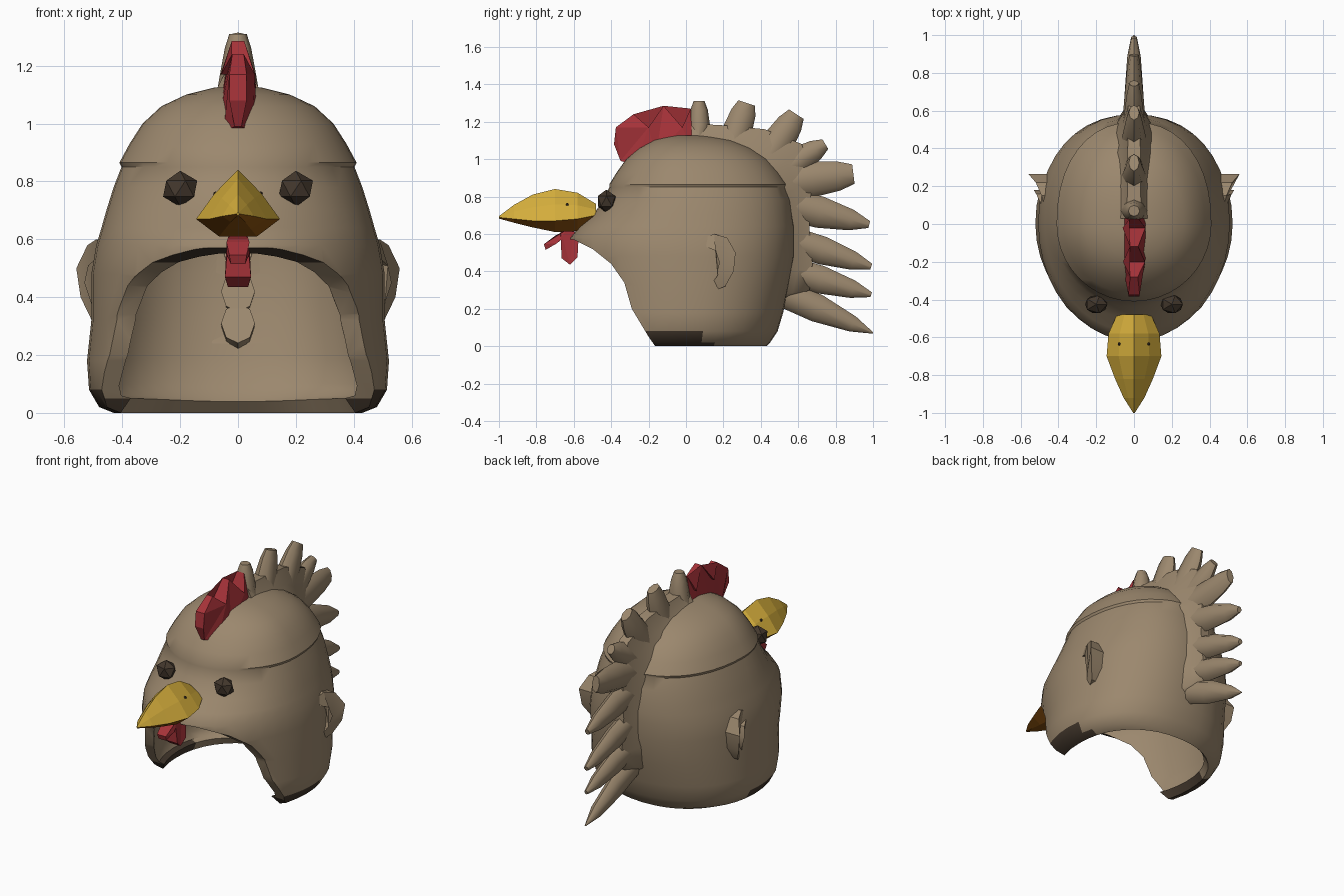
import bpy, bmesh, math
from mathutils import Vector

if "Cube" in bpy.data.objects:
    bpy.data.objects.remove(bpy.data.objects["Cube"])


def mat(name, r, g, b):
    m = bpy.data.materials.new(name)
    m.diffuse_color = (r, g, b, 1)
    m.use_nodes = True
    m.node_tree.nodes["Principled BSDF"].inputs["Base Color"].default_value = m.diffuse_color
    return m


BROWN = mat("feather brown", 0.33, 0.245, 0.155)
DARK = mat("dark brown", 0.055, 0.038, 0.025)
RED = mat("comb red", 0.38, 0.032, 0.04)
YELLOW = mat("beak yellow", 0.66, 0.42, 0.045)
ORANGE = mat("lower beak orange", 0.28, 0.09, 0.005)


def finish(name, bm, *mats, smooth=None):
    bmesh.ops.recalc_face_normals(bm, faces=bm.faces)
    me = bpy.data.meshes.new(name)
    bm.to_mesh(me)
    bm.free()
    ob = bpy.data.objects.new(name, me)
    bpy.context.collection.objects.link(ob)
    for m in mats:
        me.materials.append(m)
    if smooth:
        shade(ob, smooth)
    return ob


def shade(ob, angle):
    bpy.ops.object.select_all(action='DESELECT')
    ob.select_set(True)
    bpy.context.view_layer.objects.active = ob
    bpy.ops.object.shade_smooth_by_angle(angle=math.radians(angle))


def loft(rings, cap_start=True, cap_end=True):
    """Bridge rings holding equal numbers of points."""
    bm = bmesh.new()
    vs = [[bm.verts.new(p) for p in r] for r in rings]
    n = len(vs[0])
    for a, b in zip(vs, vs[1:]):
        for i in range(n):
            j = (i + 1) % n
            bm.faces.new((a[i], a[j], b[j], b[i]))
    if cap_start:
        bm.faces.new(vs[0])
    if cap_end:
        bm.faces.new(vs[-1])
    return bm


def fin(outline):
    """Solid from a side outline of (y, z, half thickness)."""
    bm = loft([[(s * h, y, z) for y, z, h in outline] for s in (-1, 1)])
    bmesh.ops.triangulate(bm, faces=[f for f in bm.faces if len(f.verts) > 4])
    return bm


# Hollow head shell: (height, front reach, back reach, half width)
LEVELS = [(0, .50, .43, .43), (.02, .55, .45, .48), (.08, .55, .49, .515),
          (.18, .56, .52, .522), (.32, .58, .55, .507), (.48, .62, .58, .507),
          (.58, .62, .58, .49), (.64, .57, .58, .472), (.70, .50, .57, .455),
          (.78, .44, .56, .43), (.85, .41, .535, .403), (.865, .41, .54, .41),
          (.93, .37, .50, .375), (1.0, .32, .44, .33), (1.06, .25, .35, .265),
          (1.10, .18, .25, .18), (1.125, .08, .12, .08)]
SEG = 40


def level_ring(z, yf, yb, hw):
    pts = []
    for i in range(SEG):
        a = 2 * math.pi * i / SEG
        c, s = math.cos(a), math.sin(a)
        e = 2 / 2.2 if s > 0 else 1
        x = math.copysign(abs(c) ** e, c) * hw
        y = math.copysign(abs(s) ** e, s) * (yb if s > 0 else yf)
        pts.append((x, y, z))
    return pts


bm = loft([level_ring(*l) for l in LEVELS], cap_start=False)
head = finish("head_shell", bm, BROWN, DARK)
sol = head.modifiers.new("wall", 'SOLIDIFY')
sol.thickness = 0.055
sol.offset = -1

# Face opening cut along a curved side profile
CUT = [(-.8, .57), (-.6, .57), (-.5, .52), (-.4, .44), (-.33, .34), (-.29, .2),
       (-.2, .05), (-.13, -.05), (-.13, -.2), (-.8, -.2)]
cutter = finish("opening_cutter", fin([(y, z, 1) for y, z in CUT]))
cutter.hide_render = True
cut = head.modifiers.new("opening", 'BOOLEAN')
cut.operation = 'DIFFERENCE'
cut.solver = 'EXACT'
cut.object = cutter
bpy.context.view_layer.objects.active = head
for m in list(head.modifiers):
    bpy.ops.object.modifier_apply(modifier=m.name)
bpy.data.objects.remove(cutter)
# Dark patches on the lower front corners and below the beak
for p in head.data.polygons:
    x, y, z = p.center
    corner = z < .075 and y < .12
    throat = abs(x) < .12 and y < -.5 and z < .6 and p.normal.z < -.3
    p.material_index = 1 if corner or throat else 0
shade(head, 40)

# Beak: (y, top, side height, bottom, half width)
rings = []
for y, zt, zm, zb, w in [(-.48, .76, .70, .67, .09), (-.58, .82, .68, .615, .135),
                         (-.70, .84, .67, .61, .145), (-.82, .81, .67, .635, .10),
                         (-.92, .755, .68, .66, .055), (-1.0, .695, .688, .682, .004)]:
    zs = zm + (zt - zm) * .52
    rings.append([(0, y, zt), (.56 * w, y, zs), (w, y, zm), (.45 * w, y, zb),
                  (-.45 * w, y, zb), (-w, y, zm), (-.56 * w, y, zs)])
beak = finish("beak", loft(rings), YELLOW, ORANGE)
for p in beak.data.polygons:
    p.material_index = 1 if p.normal.z < -.1 and p.center.z < .68 else 0


def ball(name, loc, scale, m):
    bm = bmesh.new()
    bmesh.ops.create_icosphere(bm, subdivisions=1, radius=1)
    for v in bm.verts:
        v.co = Vector(a * b + c for a, b, c in zip(v.co, scale, loc))
    return finish(name, bm, m)


EAR = [(.10, .58), (.15, .60), (.22, .58), (.265, .50), (.255, .40), (.21, .32),
       (.16, .30), (.135, .33), (.17, .38), (.18, .45), (.16, .51), (.11, .53)]
for s, side in ((-1, "left"), (1, "right")):
    # Faceted eyes and tiny nostrils
    ball("eye_" + side, (s * .2, -.425, .775), (.066, .055, .062), DARK)
    ball("nostril_" + side, (s * .078, -.635, .757), (.009, .009, .009), DARK)
    # Crescent ear tufts flaring towards the back
    inner = [(s * .43, y, z) for y, z in EAR]
    outer = [(s * (.508 + .36 * (y - .1) - .28 * abs(z - .47)), y, z) for y, z in EAR]
    bm = loft([inner, outer])
    bmesh.ops.triangulate(bm, faces=[f for f in bm.faces if len(f.verts) > 4])
    finish("ear_tuft_" + side, bm, BROWN, smooth=35)

# Red comb
finish("comb", fin([(-.35, .99, .012), (-.385, 1.08, .03), (-.375, 1.17, .03),
                    (-.28, 1.24, .02), (-.2, 1.17, .058), (-.12, 1.285, .022),
                    (-.02, 1.17, .06), (.025, 1.27, .025), (.035, 1.05, .065),
                    (-.16, 1.02, .065), (-.27, .97, .05)]), RED)

# Red wattles below the beak
finish("wattle_front", fin([(-.64, .62, .03), (-.70, .59, .04), (-.76, .545, .03),
                            (-.75, .515, .025), (-.69, .55, .04), (-.63, .60, .03)]), RED)
finish("wattle_back", fin([(-.67, .62, .03), (-.67, .58, .035), (-.665, .47, .045),
                           (-.62, .435, .035), (-.58, .475, .045), (-.575, .57, .04),
                           (-.60, .62, .03)]), RED)

# Ridge carrying the crest: (head y, head z, ridge y, ridge z, half width)
rings = []
for y, z, ty, tz, w in [(.03, 1.06, .03, 1.19, .062), (.2, 1.04, .21, 1.18, .058),
                        (.36, .98, .42, 1.16, .055), (.45, .90, .62, 1.08, .052),
                        (.50, .80, .67, .88, .05), (.52, .62, .66, .62, .05),
                        (.52, .42, .68, .40, .05), (.48, .27, .66, .30, .05),
                        (.47, .24, .56, .25, .04)]:
    b, t = Vector((0, y, z)), Vector((0, ty, tz))
    half = [(b, 2.2), (b.lerp(t, .5), 1.15), (t, .6)]
    rings.append([p + Vector((w * k, 0, 0)) for p, k in half]
                 + [p - Vector((w * k, 0, 0)) for p, k in reversed(half)])
finish("crest_ridge", loft(rings), BROWN, smooth=60)

# Crest feathers: root y, z, tip y, z, half depth, half thickness, tip ratio
FEATHERS = [(.07, 1.08, .07, 1.31, .058, .06, .5), (.24, 1.05, .325, 1.30, .078, .055, .6),
            (.42, .98, .59, 1.24, .085, .055, .55), (.48, .92, .745, 1.08, .075, .05, .4),
            (.50, .87, .895, .92, .095, .05, .55), (.50, .77, .98, .65, .085, .048, .22),
            (.52, .58, .99, .425, .075, .045, .22), (.50, .42, .99, .275, .075, .045, .18),
            (.46, .31, 1.0, .07, .075, .045, .05)]
for n, (y0, z0, y1, z1, w, t, tip) in enumerate(FEATHERS):
    a, b = Vector((0, y0, z0)), Vector((0, y1, z1))
    d = (b - a).normalized()
    side = Vector((0, -d.z, d.y))
    rings = []
    for f, k, h in ((0, 1, 1.3), (.45, 1, 1), (.8, (1 + tip) / 2 + .05, .75),
                    (1, tip, min(.5, tip * 1.5))):
        rings.append([a.lerp(b, f) + side * (w * k * math.cos(q))
                      + Vector((t * h * math.sin(q), 0, 0))
                      for q in (math.pi * i / 4 for i in range(8))])
    finish("crest_feather_%d" % (n + 1), loft(rings), BROWN, smooth=50)
